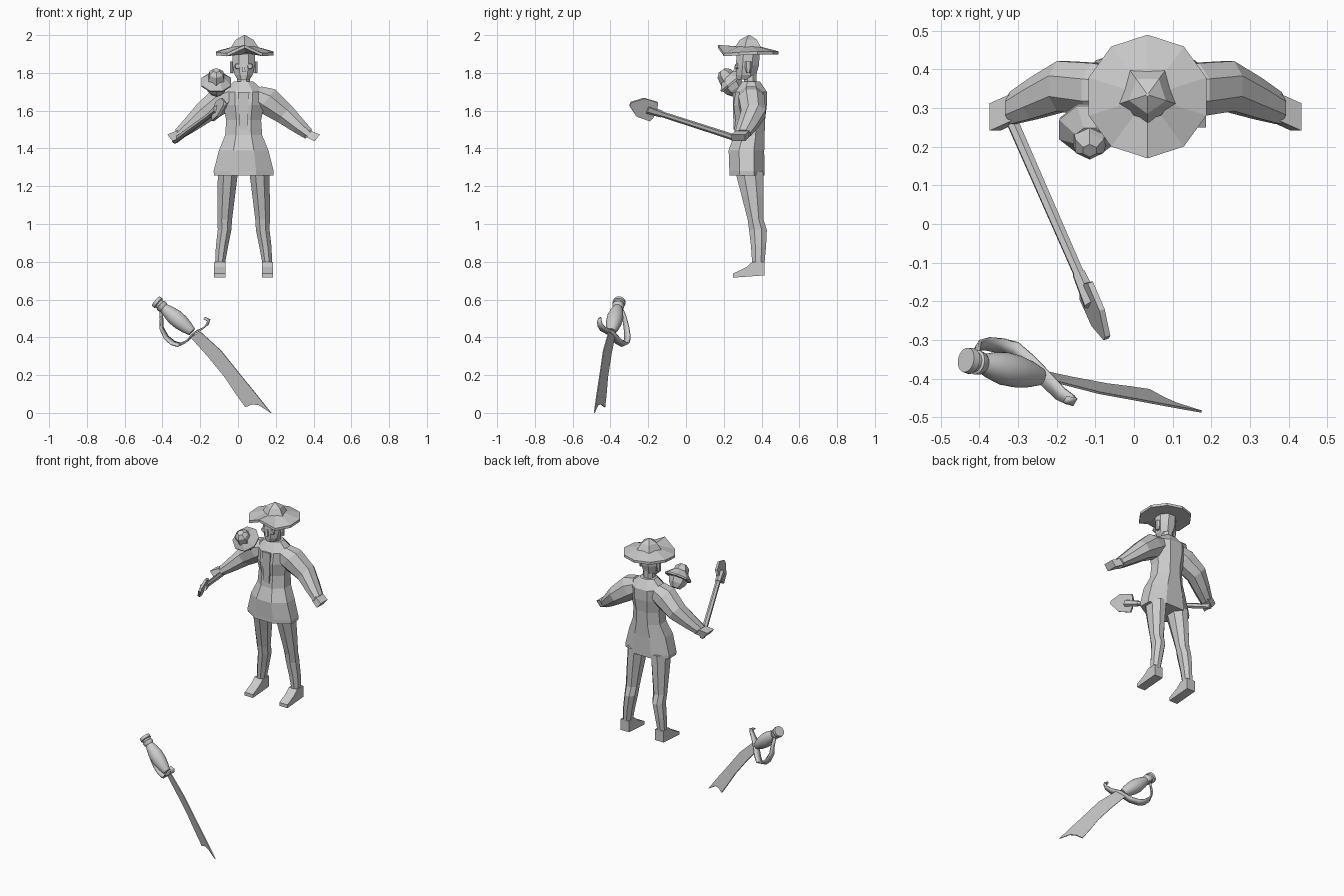
import bpy, bmesh, math
from mathutils import Vector

if "Cube" in bpy.data.objects:
    bpy.data.objects.remove(bpy.data.objects["Cube"])

grey = bpy.data.materials.new("plain_grey")
grey.use_nodes = True
grey.diffuse_color = (0.6, 0.6, 0.6, 1)
grey.node_tree.nodes["Principled BSDF"].inputs["Base Color"].default_value = (0.6, 0.6, 0.6, 1)

MID, DEPTH = 0.03, 0.34     # body axis


def finish(name, bm, smooth=False):
    bmesh.ops.recalc_face_normals(bm, faces=bm.faces[:])
    mesh = bpy.data.meshes.new(name)
    bm.to_mesh(mesh)
    bm.free()
    obj = bpy.data.objects.new(name, mesh)
    bpy.context.collection.objects.link(obj)
    mesh.materials.append(grey)
    if smooth:
        bpy.ops.object.select_all(action="DESELECT")
        obj.select_set(True)
        bpy.context.view_layer.objects.active = obj
        bpy.ops.object.shade_smooth_by_angle(angle=math.radians(40))
    return obj


def loft(name, rings, n=8, axis=(0, 0, 1), ref=(1, 0, 0), phase=0.5, smooth=False):
    """Skin a row of (centre, radius along ref, radius across) rings."""
    bm = bmesh.new()
    w = Vector(axis).normalized()
    u = Vector(ref)
    u = (u - w * u.dot(w)).normalized()
    v = w.cross(u)
    loops = []
    for c, ru, rv in rings:
        turn = [2 * math.pi * (i + phase) / n for i in range(n)]
        loops.append([bm.verts.new(Vector(c) + u * ru * math.cos(a) + v * rv * math.sin(a))
                      for a in turn])
    for a, b in zip(loops, loops[1:]):
        for i in range(n):
            j = (i + 1) % n
            bm.faces.new((a[i], a[j], b[j], b[i]))
    bm.faces.new(loops[0])
    bm.faces.new(loops[-1])
    return finish(name, bm, smooth)


def lathe(name, start, axis, profile, n=8, smooth=False):
    """Round part: profile holds (distance along axis, radius)."""
    w = Vector(axis).normalized()
    rings = [(Vector(start) + w * d, r, r) for d, r in profile]
    return loft(name, rings, n, w, (1, 0, 0), 0.5, smooth)


def slab(name, points, offset):
    """Flat outline given thickness along offset."""
    bm = bmesh.new()
    o = Vector(offset)
    a = [bm.verts.new(Vector(p) - o / 2) for p in points]
    b = [bm.verts.new(Vector(p) + o / 2) for p in points]
    bm.faces.new(a)
    bm.faces.new(b)
    for i in range(len(a)):
        j = (i + 1) % len(a)
        bm.faces.new((a[i], a[j], b[j], b[i]))
    return finish(name, bm)


# Tunic with flared skirt
loft("tunic", [((MID, y, z), rx, ry) for z, rx, y, ry in (
    (1.257, 0.17, 0.322, 0.1), (1.28, 0.172, 0.322, 0.1), (1.39, 0.142, 0.32, 0.102),
    (1.47, 0.106, 0.335, 0.088), (1.55, 0.1, 0.34, 0.085), (1.63, 0.118, 0.34, 0.095),
    (1.70, 0.122, 0.345, 0.09), (1.755, 0.055, 0.345, 0.05))], 8)
slab("tunic_placket", [(MID + x, 0.257 + dy, z) for x, dy, z in (
    (-0.02, 0, 1.5), (0.02, 0, 1.5), (0.03, -0.003, 1.7), (-0.03, -0.003, 1.7))], (0, 0.012, 0))

# Neck, head and face
loft("neck", [((MID, 0.34, z), 0.037, 0.037) for z in (1.73, 1.80)], 8)
loft("head", [((MID, y, z), rx, ry) for z, rx, y, ry in (
    (1.765, 0.035, 0.305, 0.04), (1.79, 0.052, 0.318, 0.058), (1.84, 0.064, 0.325, 0.066),
    (1.91, 0.064, 0.33, 0.066))], 8)
loft("nose", [((MID, 0.262, 1.805), 0.014, 0.018), ((MID, 0.266, 1.845), 0.006, 0.008)], 4)
for side, s in (("left", 1), ("right", -1)):
    lathe(side + "_eye", (MID + s * 0.033, 0.274, 1.835), (0, -1, 0), [(0, 0.016), (0.012, 0.012)])
    loft(side + "_ear", [((MID + s * 0.063, 0.33, z), 0.012, r)
                         for z, r in ((1.80, 0.01), (1.83, 0.018), (1.86, 0.018))], 6)

# Hat: ten-sided brim turned up at the front, five-sided crown
bm = bmesh.new()
rim = []
for i in range(10):
    a = math.radians(-90 + 36 * i)
    z = {0: 1.932, 1: 1.888, 9: 1.888, 2: 1.893, 8: 1.893}.get(i, 1.898)
    d = Vector((math.cos(a), math.sin(a), 0))
    c = Vector((0.035, 0.33, 0))
    rim.append([bm.verts.new(c + d * r + Vector((0, 0, h))) for r, h in (
        (0.06, 1.94), (0.16, z + 0.016), (0.16, z), (0.06, 1.9))])
for a, b in zip(rim, rim[1:] + rim[:1]):
    for k in range(4):
        m = (k + 1) % 4
        bm.faces.new((a[k], a[m], b[m], b[k]))
finish("hat_brim", bm)
loft("hat_crown", [((0.035, 0.335, z), r, r) for z, r in (
    (1.90, 0.085), (1.925, 0.083), (1.975, 0.05), (2.0, 0.004))], 5, phase=-0.25)

for side, s in (("left", 1), ("right", -1)):
    # Sleeve and hand
    def arm(name, rows, n):
        loft(name, [((MID + s * x, y, z), a, b) for x, y, z, a, b in rows], n,
             (s * 0.76, 0, -0.6), (0, 1, 0))
    arm(side + "_sleeve", ((0.06, 0.345, 1.685, 0.065, 0.06), (0.12, 0.347, 1.655, 0.075, 0.08),
                           (0.215, 0.357, 1.585, 0.07, 0.062), (0.29, 0.325, 1.52, 0.058, 0.045),
                           (0.345, 0.3, 1.475, 0.045, 0.032)), 8)
    arm(side + "_hand", ((0.335, 0.302, 1.48, 0.05, 0.03), (0.39, 0.277, 1.456, 0.05, 0.032)), 4)
    # Leg and foot
    loft(side + "_leg", [((MID + s * x, y, z), rx, ry) for z, x, y, rx, ry in (
        (1.28, 0.083, 0.335, 0.058, 0.08), (1.15, 0.092, 0.352, 0.05, 0.063),
        (1.025, 0.1, 0.368, 0.042, 0.045), (0.97, 0.101, 0.381, 0.039, 0.051),
        (0.88, 0.115, 0.384, 0.035, 0.043), (0.79, 0.125, 0.383, 0.028, 0.035))], 8)
    slab(side + "_foot", [(MID + s * 0.126, y, z) for y, z in (
        (0.415, 0.728), (0.415, 0.80), (0.352, 0.80), (0.32, 0.772), (0.25, 0.738), (0.25, 0.716))],
        (0.06, 0, 0))

# Small shoulder companion with a flared collar
lathe("shoulder_companion", (-0.115, 0.275, 1.69), (0, -0.55, 0.8), (
    (0, 0.03), (0.03, 0.052), (0.06, 0.06), (0.085, 0.05), (0.13, 0.042), (0.15, 0.02)), 6)
lathe("companion_collar", (-0.115, 0.235, 1.765), (0, -0.6, 0.75), (
    (-0.025, 0.083), (-0.015, 0.085), (0.025, 0.04)), 8)

# Spade held in the right hand
grip, end = Vector((-0.335, 0.31, 1.44)), Vector((-0.07, -0.295, 1.635))
along = (end - grip).normalized()
rise = Vector((0.35, 0, 1))
rise = (rise - along * rise.dot(along)).normalized()
length = (end - grip).length
lathe("spade_shaft", grip, along, ((0, 0.017), (length - 0.14, 0.015)), 6)
lathe("spade_socket", grip, along, ((length - 0.19, 0.018), (length - 0.10, 0.024)), 6)
slab("spade_blade", [end + along * a + rise * r for a, r in (
    (-0.15, 0.03), (-0.14, 0.055), (-0.06, 0.053), (0, 0.01), (0, -0.01), (-0.06, -0.053),
    (-0.14, -0.055), (-0.15, -0.03))], along.cross(rise) * 0.015)

# Cutlass blade lying in one slanted plane
edge = ((-0.25, 0.40), (-0.16, 0.30), (-0.07, 0.19), (-0.01, 0.10), (0.04, 0.03), (0.075, 0.045),
        (0.11, 0.042), (0.175, 0.0), (0.1, 0.095), (0.01, 0.205), (-0.09, 0.33), (-0.2, 0.43))
slab("cutlass_blade", [(x, -0.395 - 0.463 * (x + 0.23) - 0.225 * (z - 0.43), z)
                       for x, z in edge], Vector((0.463, 1, 0.225)).normalized() * 0.006)

# Cutlass grip with ringed pommel
tilt = Vector((0.2, -0.045, -0.17))
lathe("cutlass_grip", (-0.435, -0.352, 0.592), tilt, (
    (0, 0.022), (0, 0.032), (0.018, 0.034), (0.022, 0.026), (0.032, 0.026), (0.036, 0.032),
    (0.05, 0.03), (0.058, 0.025), (0.085, 0.034), (0.13, 0.043), (0.175, 0.042),
    (0.22, 0.034), (0.255, 0.023)), 24, True)

# Knuckle guard ribbon
bow = ((-0.41, -0.345, 0.56), (-0.405, -0.325, 0.50), (-0.405, -0.315, 0.45), (-0.38, -0.31, 0.40),
       (-0.345, -0.315, 0.37), (-0.31, -0.325, 0.36), (-0.27, -0.36, 0.38), (-0.23, -0.40, 0.425),
       (-0.19, -0.44, 0.445), (-0.165, -0.455, 0.465), (-0.155, -0.46, 0.49), (-0.178, -0.455, 0.502))
across = tilt.cross(Vector((0.16, -0.145, 0.11))).normalized()
bm = bmesh.new()
pairs = []
for i, p in enumerate(bow):
    half = across * (0.008 + 0.014 * math.sin(math.pi * i / (len(bow) - 1)))
    pairs.append((bm.verts.new(Vector(p) - half), bm.verts.new(Vector(p) + half)))
for a, b in zip(pairs, pairs[1:]):
    bm.faces.new((a[0], a[1], b[1], b[0]))
guard = finish("cutlass_guard", bm, True)
solid = guard.modifiers.new("thickness", "SOLIDIFY")
solid.thickness, solid.offset = 0.008, 0
